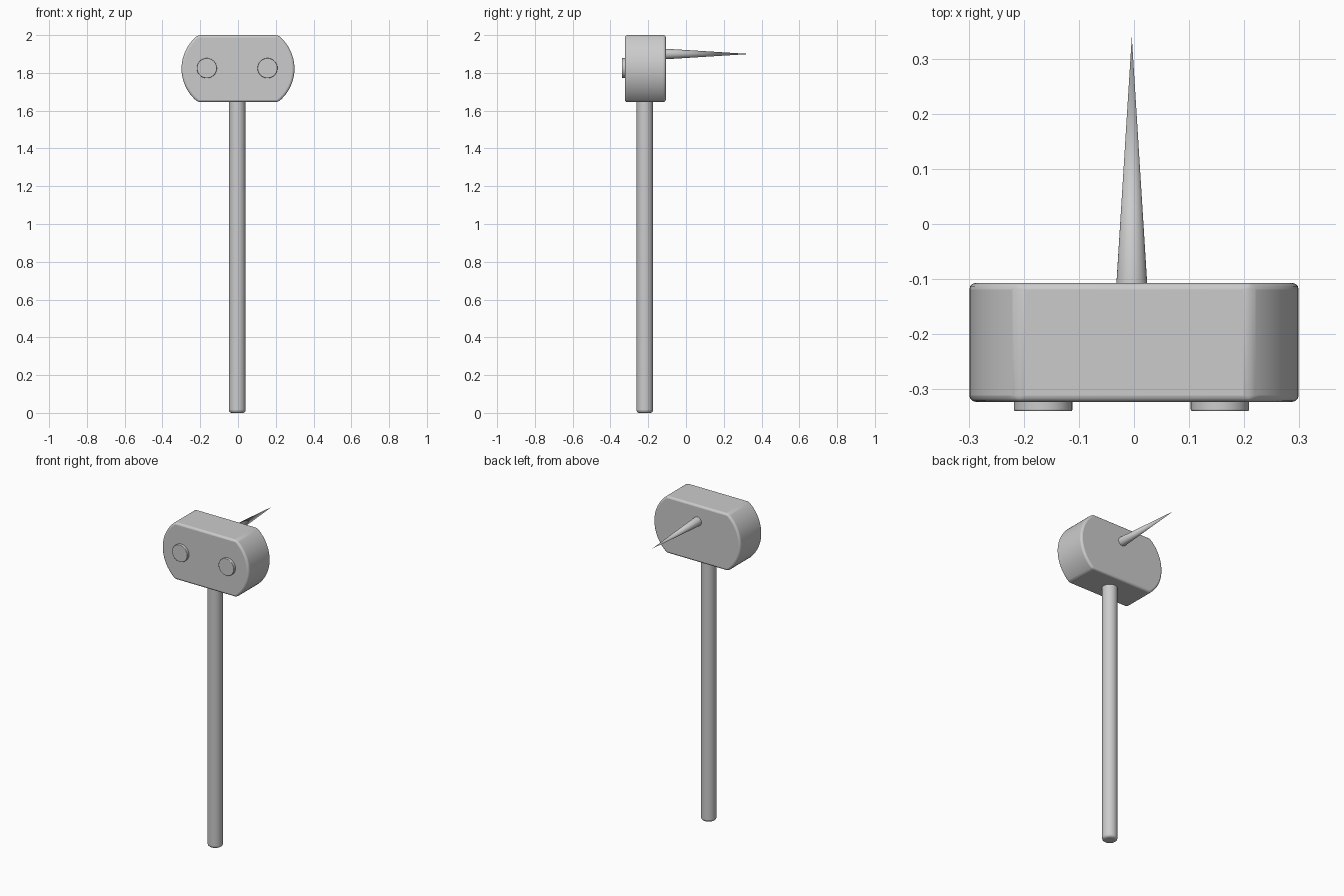
import bpy, bmesh
from math import sin, cos, asin, pi, radians
from mathutils import Matrix, Vector

if "Cube" in bpy.data.objects:
    bpy.data.objects.remove(bpy.data.objects["Cube"])


def finish(name, bm, bevel=0.0, segments=3):
    """Turn a bmesh into a named, softly bevelled, smooth-shaded object."""
    bmesh.ops.recalc_face_normals(bm, faces=bm.faces)
    mesh = bpy.data.meshes.new(name)
    bm.to_mesh(mesh)
    bm.free()
    ob = bpy.data.objects.new(name, mesh)
    bpy.context.collection.objects.link(ob)
    bpy.ops.object.select_all(action='DESELECT')
    bpy.context.view_layer.objects.active = ob
    ob.select_set(True)
    bpy.ops.object.shade_smooth_by_angle(angle=radians(35))
    if bevel:
        mod = ob.modifiers.new("soft_edges", 'BEVEL')
        mod.width, mod.segments = bevel, segments
        mod.limit_method, mod.angle_limit = 'ANGLE', radians(30)
    return ob


def rod(name, start, end, r1, r2, bevel=0.0, sides=48):
    """Cylinder or cone between two points."""
    a, b = Vector(start), Vector(end)
    bm = bmesh.new()
    rot = Vector((0, 0, 1)).rotation_difference(b - a).to_matrix().to_4x4()
    bmesh.ops.create_cone(bm, cap_ends=True, segments=sides, radius1=r1, radius2=r2,
                          depth=(b - a).length,
                          matrix=Matrix.Translation((a + b) / 2) @ rot)
    return finish(name, bm, bevel)


# Head: flat top and bottom, bulging arc sides, extruded front to back
FRONT, BACK, BOTTOM, TOP = -0.323, -0.107, 1.645, 2.0
half_h, bulge, half_w = (TOP - BOTTOM) / 2, 0.088, 0.299
mid_z = (TOP + BOTTOM) / 2
radius = (half_h ** 2 + bulge ** 2) / (2 * bulge)
sweep = asin(half_h / radius)
arc = [(half_w - radius + radius * cos(t), mid_z + radius * sin(t))
       for t in (-sweep + 2 * sweep * i / 20 for i in range(21))]
profile = arc + [(-x, z) for x, z in reversed(arc)]
bm = bmesh.new()
face = bm.faces.new([bm.verts.new((x, FRONT, z)) for x, z in profile])
ext = bmesh.ops.extrude_face_region(bm, geom=[face], use_keep_orig=True)
bmesh.ops.translate(bm, vec=(0, BACK - FRONT, 0),
                    verts=[g for g in ext['geom'] if isinstance(g, bmesh.types.BMVert)])
finish("head", bm, 0.012)

# Handle pole, tucked slightly into the head
rod("pole", (-0.004, -0.218, 0), (-0.004, -0.218, 1.66), 0.044, 0.044, 0.014)

# Round studs on the front face
for side, x in (("left", -0.165), ("right", 0.156)):
    rod(side + "_stud", (x, FRONT + 0.01, 1.825), (x, -0.34, 1.825), 0.053, 0.053, 0.003)

# Long spike out of the back
rod("spike", (-0.004, BACK - 0.01, 1.9), (-0.004, 0.34, 1.9), 0.0285, 0.0)
